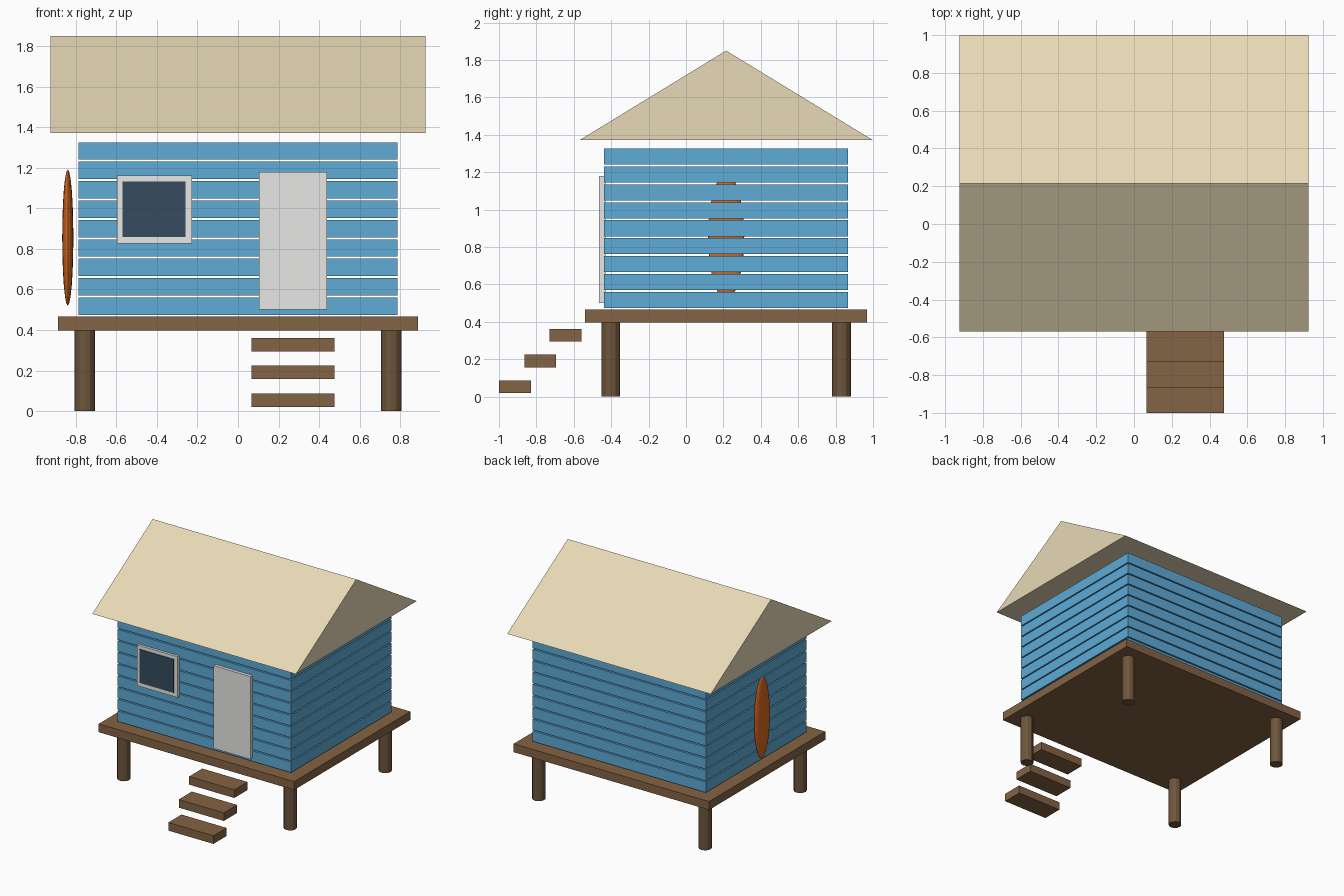
import bpy
import bmesh
from mathutils import Matrix

default = bpy.data.objects.get("Cube")
if default:
    bpy.data.objects.remove(default, do_unlink=True)


def material(name, srgb):
    """Make a flat colour from 0-255 display values."""
    linear = [((c / 255 + 0.055) / 1.055) ** 2.4 for c in srgb] + [1]
    mat = bpy.data.materials.new(name)
    mat.use_nodes = True
    mat.diffuse_color = linear
    bsdf = next(n for n in mat.node_tree.nodes if n.type == "BSDF_PRINCIPLED")
    bsdf.inputs["Base Color"].default_value = linear
    return mat


thatch = material("pale straw", (236, 222, 186))
blue = material("plank blue", (94, 171, 215))
wood = material("deck brown", (131, 99, 67))
post_wood = material("post brown", (110, 85, 60))
white = material("trim white", (234, 234, 232))
glass = material("dark glass", (54, 75, 94))
orange = material("board orange", (214, 103, 32))


def finish(name, bm, mat):
    bmesh.ops.recalc_face_normals(bm, faces=bm.faces)
    mesh = bpy.data.meshes.new(name)
    bm.to_mesh(mesh)
    bm.free()
    mesh.materials.append(mat)
    obj = bpy.data.objects.new(name, mesh)
    bpy.context.collection.objects.link(obj)
    return obj


def box(name, x, y, z, mat):
    """Box from (min, max) ranges on each axis."""
    bm = bmesh.new()
    size = [b - a for a, b in (x, y, z)]
    centre = [(a + b) / 2 for a, b in (x, y, z)]
    bmesh.ops.create_cube(bm, size=1, matrix=Matrix.Translation(centre) @ Matrix.Diagonal((*size, 1)))
    return finish(name, bm, mat)


MID_Y = 0.2145          # hut centre; the steps reach further forward
DECK_Z = (0.397, 0.466)

# Deck
box("deck", (-0.888, 0.888), (MID_Y - 0.754, MID_Y + 0.754), DECK_Z, wood)

# Round posts under the four corners
for side, sx in (("right", -1), ("left", 1)):
    for end, sy in (("front", -1), ("back", 1)):
        bm = bmesh.new()
        place = Matrix.Translation((sx * 0.756, MID_Y + sy * 0.617, DECK_Z[0] / 2))
        bmesh.ops.create_cone(bm, cap_ends=True, segments=12, radius1=0.05, radius2=0.05,
                              depth=DECK_Z[0], matrix=place)
        finish(f"{end}_{side}_post", bm, post_wood)

# Walls of stacked planks with open gaps
for i in range(9):
    z = 0.474 + i * 0.0958
    box(f"wall_plank_{i + 1}", (-0.788, 0.788), (MID_Y - 0.652, MID_Y + 0.652), (z, z + 0.086), blue)

# Gabled roof: triangle profile extruded along x
bm = bmesh.new()
profile = [(-0.57, 1.371), (1.0, 1.371), (MID_Y, 1.85)]
gable = bm.faces.new([bm.verts.new((-0.925, y, z)) for y, z in profile])
extruded = bmesh.ops.extrude_face_region(bm, geom=[gable], use_keep_orig=True)
bmesh.ops.translate(bm, vec=(1.85, 0, 0),
                    verts=[v for v in extruded["geom"] if isinstance(v, bmesh.types.BMVert)])
finish("roof", bm, thatch)

# Door and window on the front wall
box("door", (0.104, 0.438), (-0.464, -0.43), (0.5, 1.18), white)
box("window_frame", (-0.598, -0.227), (-0.458, -0.43), (0.826, 1.162), white)
box("window_pane", (-0.571, -0.26), (-0.463, -0.456), (0.858, 1.133), glass)

# Floating steps
for i in range(3):
    y, z = -1.0 + i * 0.1355, 0.02 + i * 0.137
    box(f"step_{i + 1}", (0.067, 0.477), (y, y + 0.17), (z, z + 0.067), wood)

# Surfboard standing beside the right wall
bm = bmesh.new()
bmesh.ops.create_uvsphere(bm, u_segments=16, v_segments=12, radius=1,
                          matrix=Matrix.Translation((-0.84, MID_Y, 0.856))
                          @ Matrix.Diagonal((0.0275, 0.097, 0.336, 1)))
finish("surfboard", bm, orange)
